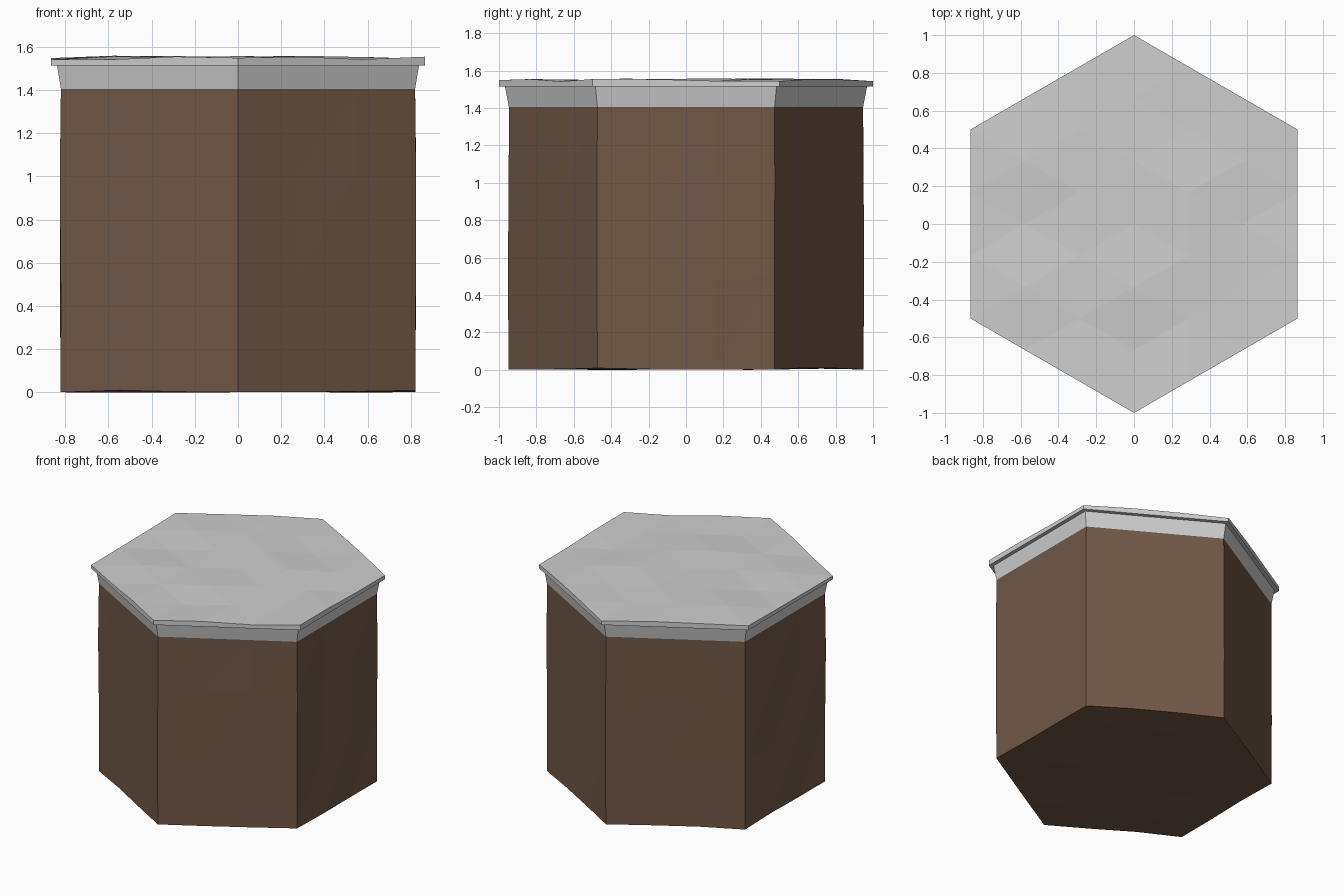
import bpy, bmesh, math, random
from mathutils import Vector

cube = bpy.data.objects.get("Cube")
if cube:
    bpy.data.objects.remove(cube, do_unlink=True)

random.seed(4)
STEPS = 3  # segments along each side of the hexagon


def material(name, rgb):
    mat = bpy.data.materials.new(name)
    mat.use_nodes = True
    mat.diffuse_color = (*rgb, 1)
    mat.node_tree.nodes["Principled BSDF"].inputs["Base Color"].default_value = (*rgb, 1)
    return mat


def corner(side):
    angle = math.radians(60 * side - 90)
    return Vector((math.cos(angle), math.sin(angle), 0))


def ring(bm, radius, low, high, steps=STEPS, wobble=0.0):
    """Hexagonal loop of vertices with uneven heights between low and high."""
    loop = []
    for side in range(6):
        for j in range(max(steps, 1)):
            point = corner(side).lerp(corner(side + 1), j / max(steps, 1))
            point *= radius + random.uniform(-wobble, wobble)
            point.z = random.uniform(low, high)
            loop.append(bm.verts.new(point))
    return loop


def bridge(bm, lower, upper):
    for i in range(len(lower)):
        k = (i + 1) % len(lower)
        bm.faces.new((lower[i], lower[k], upper[k]))
        bm.faces.new((lower[i], upper[k], upper[i]))


def fill(bm, outer, radius, low, high):
    """Triangulated uneven hexagonal sheet closing an outer loop."""
    centre = bm.verts.new((0, 0, (low + high) / 2))
    rings = [[centre]]
    rings += [ring(bm, radius * k / STEPS, low, high, k) for k in range(1, STEPS)]
    rings.append(outer)
    for k in range(STEPS):
        inside, outside = rings[k], rings[k + 1]
        for side in range(6):
            for j in range(k + 1):
                a = inside[(side * k + j) % len(inside)]
                b = outside[side * (k + 1) + j]
                c = outside[(side * (k + 1) + j + 1) % len(outside)]
                bm.faces.new((a, b, c))
                if j < k:
                    bm.faces.new((a, c, inside[(side * k + j + 1) % len(inside)]))


def finish(bm, name, mat):
    bmesh.ops.recalc_face_normals(bm, faces=bm.faces)
    mesh = bpy.data.meshes.new(name)
    bm.to_mesh(mesh)
    bm.free()
    mesh.materials.append(mat)
    obj = bpy.data.objects.new(name, mesh)
    bpy.context.collection.objects.link(obj)
    return obj


earth = material("earth brown", (0.165, 0.098, 0.062))
stone = material("pale grey", (0.62, 0.62, 0.62))

# Earth column with an uneven underside
bm = bmesh.new()
loops = [ring(bm, 0.948, 0.0, 0.012)]
for height in (0.5, 1.0):
    loops.append(ring(bm, 0.95, height - 0.02, height + 0.02, wobble=0.003))
loops.append(ring(bm, 0.947, 1.406, 1.406))
for lower, upper in zip(loops, loops[1:]):
    bridge(bm, lower, upper)
fill(bm, loops[0], 0.948, 0.0, 0.012)
finish(bm, "earth_column", earth)

# Flared collar beneath the slab
bm = bmesh.new()
bridge(bm, ring(bm, 0.947, 1.406, 1.406), ring(bm, 0.968, 1.515, 1.515))
finish(bm, "flared_collar", stone)

# Overhanging top slab with a gently uneven surface
bm = bmesh.new()
inner = ring(bm, 0.968, 1.515, 1.515)
under = ring(bm, 1.0, 1.515, 1.515)
rim = ring(bm, 1.0, 1.54, 1.555)
bridge(bm, inner, under)
bridge(bm, under, rim)
fill(bm, rim, 1.0, 1.538, 1.56)
slab = finish(bm, "top_slab", stone)

# Turn the open slab's surface outwards
if max(slab.data.polygons, key=lambda p: abs(p.normal.z) * p.center.z).normal.z < 0:
    slab.data.flip_normals()
